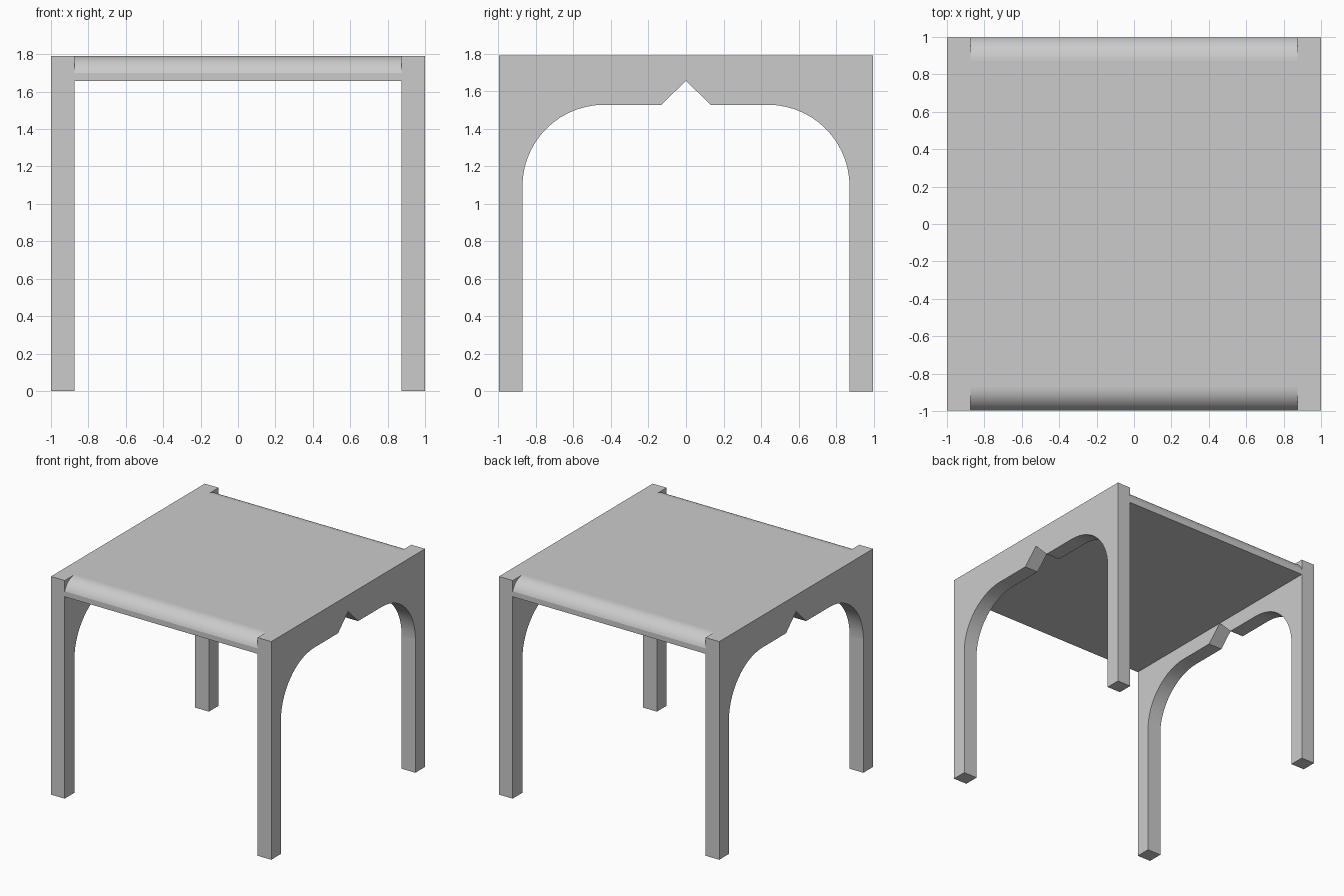
import bpy, bmesh
from math import sin, cos, pi, radians

if "Cube" in bpy.data.objects:
    bpy.data.objects.remove(bpy.data.objects["Cube"])

HALF_X, HALF_Y, TOP = 1.0, 0.997, 1.79
LEG = 0.125                      # leg and seat thickness
IN_X, IN_Y = HALF_X - LEG, HALF_Y - LEG
ARCH_Z, ARCH_R = 1.528, 0.435    # underside of the rail, corner radius
SEAT_Z = 1.657
NOTCH = 0.13


def arc(cy, cz, r, a0, a1, n):
    """Points of an arc in the y-z plane."""
    return [(cy + r * cos(a0 + (a1 - a0) * i / n),
             cz + r * sin(a0 + (a1 - a0) * i / n)) for i in range(n + 1)]


def extrude_profile(name, profile, x0, x1):
    """Sweep a y-z profile from x0 to x1."""
    bm = bmesh.new()
    face = bm.faces.new([bm.verts.new((x0, y, z)) for y, z in profile])
    ext = bmesh.ops.extrude_face_region(bm, geom=[face], use_keep_orig=True)
    verts = [g for g in ext["geom"] if isinstance(g, bmesh.types.BMVert)]
    bmesh.ops.translate(bm, verts=verts, vec=(x1 - x0, 0, 0))
    bmesh.ops.recalc_face_normals(bm, faces=bm.faces[:])
    mesh = bpy.data.meshes.new(name)
    bm.to_mesh(mesh)
    bm.free()
    ob = bpy.data.objects.new(name, mesh)
    bpy.context.collection.objects.link(ob)
    bpy.ops.object.select_all(action='DESELECT')
    ob.select_set(True)
    bpy.context.view_layer.objects.active = ob
    bpy.ops.object.shade_smooth_by_angle(angle=radians(30))
    # Keep the large straight faces flat
    for p in mesh.polygons:
        if max(abs(c) for c in p.normal) > 0.9999:
            p.use_smooth = False
    return ob


# Arched side frames: two legs and a notched rail in one profile
half = [(HALF_Y, TOP), (HALF_Y, 0), (IN_Y, 0)]
half += arc(IN_Y - ARCH_R, ARCH_Z - ARCH_R, ARCH_R, 0, pi / 2, 14)
half += [(NOTCH, ARCH_Z)]
frame = half + [(0, SEAT_Z)] + [(-y, z) for y, z in reversed(half)]
extrude_profile("left_side_frame", frame, -HALF_X, -IN_X)
extrude_profile("right_side_frame", frame, IN_X, HALF_X)

# Seat slab with quarter-round front and back edges
edge = arc(IN_Y, SEAT_Z, TOP - SEAT_Z, 0, pi / 2, 14)
edge = [(min(y, HALF_Y), z) for y, z in edge]
seat = edge + [(-y, z) for y, z in reversed(edge)]
extrude_profile("seat", seat, -IN_X, IN_X)
